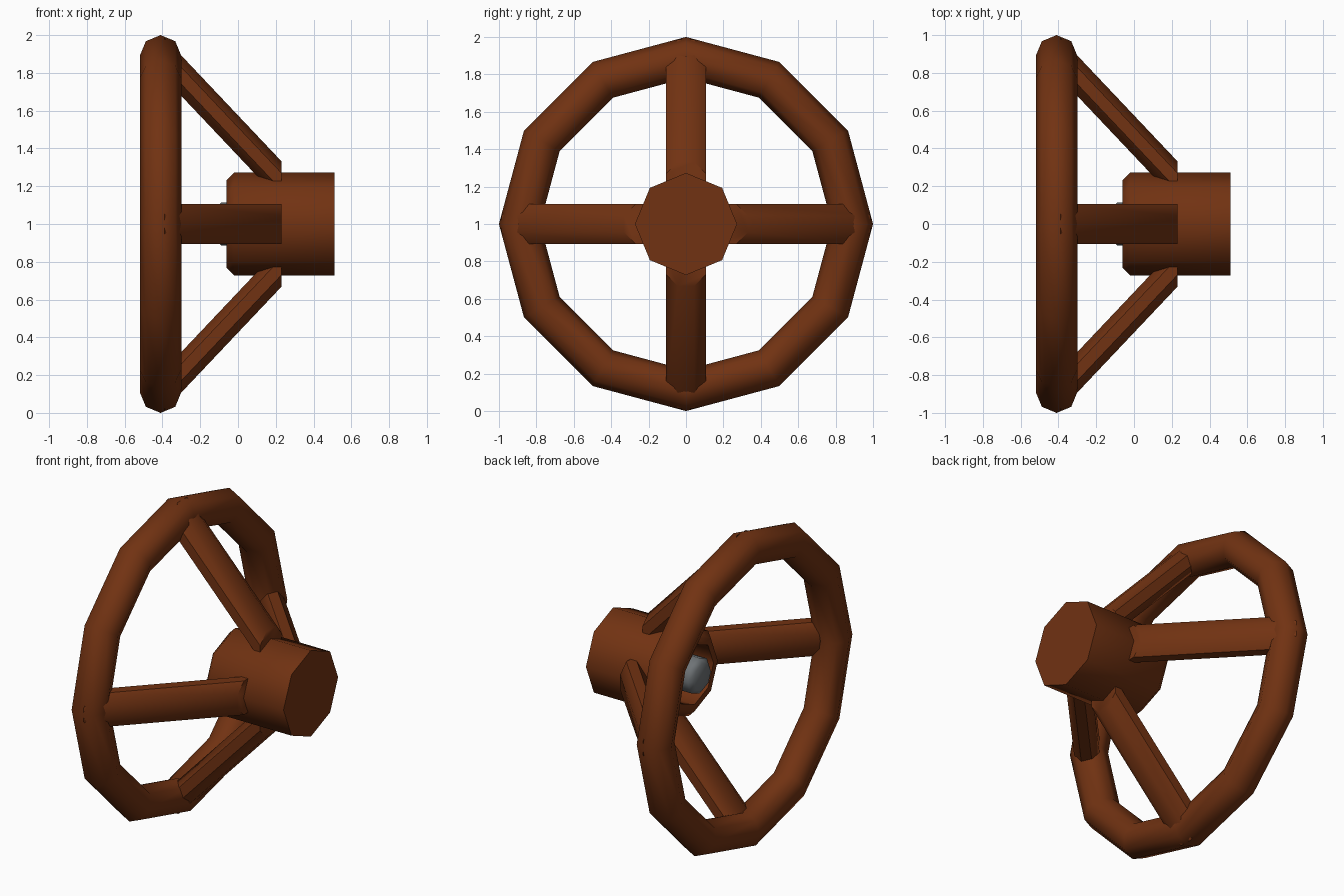
import bpy, bmesh, math
from math import cos, sin, pi

if "Cube" in bpy.data.objects:
    bpy.data.objects.remove(bpy.data.objects["Cube"])

def material(name, rgb):
    m = bpy.data.materials.new(name)
    m.diffuse_color = (*rgb, 1)
    m.use_nodes = True
    m.node_tree.nodes["Principled BSDF"].inputs["Base Color"].default_value = m.diffuse_color
    return m

BROWN = material("rust brown", (0.165, 0.032, 0.006))
GREY = material("steel grey", (0.16, 0.175, 0.185))

def finish(name, bm, mat):
    bmesh.ops.recalc_face_normals(bm, faces=bm.faces)
    me = bpy.data.meshes.new(name)
    bm.to_mesh(me)
    bm.free()
    ob = bpy.data.objects.new(name, me)
    bpy.context.collection.objects.link(ob)
    me.materials.append(mat)
    bpy.ops.object.select_all(action='DESELECT')
    ob.select_set(True)
    bpy.context.view_layer.objects.active = ob
    bpy.ops.object.shade_smooth_by_angle(angle=math.radians(50))
    return ob

def loft(name, rings, mat, closed=False):
    """Join rings of points; cap the two ends unless closed."""
    bm = bmesh.new()
    vr = [[bm.verts.new(p) for p in r] for r in rings]
    n = len(vr[0])
    pairs = list(zip(vr, vr[1:])) + ([(vr[-1], vr[0])] if closed else [])
    for a, b in pairs:
        for i in range(n):
            bm.faces.new((a[i], a[(i + 1) % n], b[(i + 1) % n], b[i]))
    if not closed:
        bm.faces.new(vr[0])
        bm.faces.new(vr[-1])
    return finish(name, bm, mat)

def circle(x, r, n=8, cz=1.0):
    return [(x, r * cos(2 * pi * i / n), cz + r * sin(2 * pi * i / n)) for i in range(n)]

# Wheel rim: 12 segments, octagonal tube
rim = []
for k in range(12):
    a = 2 * pi * k / 12
    ring = []
    for j in range(8):
        t = 2 * pi * j / 8
        r = 0.89 + 0.11 * cos(t)
        ring.append((-0.41 + 0.11 * sin(t), r * cos(a), 1 + r * sin(a)))
    rim.append(ring)
loft("wheel_rim", rim, BROWN, closed=True)

# Hub: closed front, chamfered rear edge and a recess
loft("hub", [circle(x, r) for x, r in
             [(0.51, 0.273), (-0.02, 0.273), (-0.06, 0.232), (-0.06, 0.19), (0.08, 0.19)]], BROWN)

# Shaft end inside the recess
loft("shaft_end", [circle(x, r) for x, r in
                   [(0.09, 0.113), (-0.09, 0.113), (-0.115, 0.085)]], GREY)

# Four slanted spokes with sheared octagonal section
for k, side in enumerate(("left", "top", "right", "bottom")):
    a = pi - k * pi / 2
    rings = []
    for x, d in ((-0.39, 0.88), (0.23, 0.225)):
        ring = []
        for j in range(8):
            t = 2 * pi * (j + 0.5) / 8
            u, v = d + 0.116 * cos(t), 0.116 * sin(t)
            ring.append((x, u * cos(a) - v * sin(a), 1 + u * sin(a) + v * cos(a)))
        rings.append(ring)
    loft("spoke_" + side, rings, BROWN)
